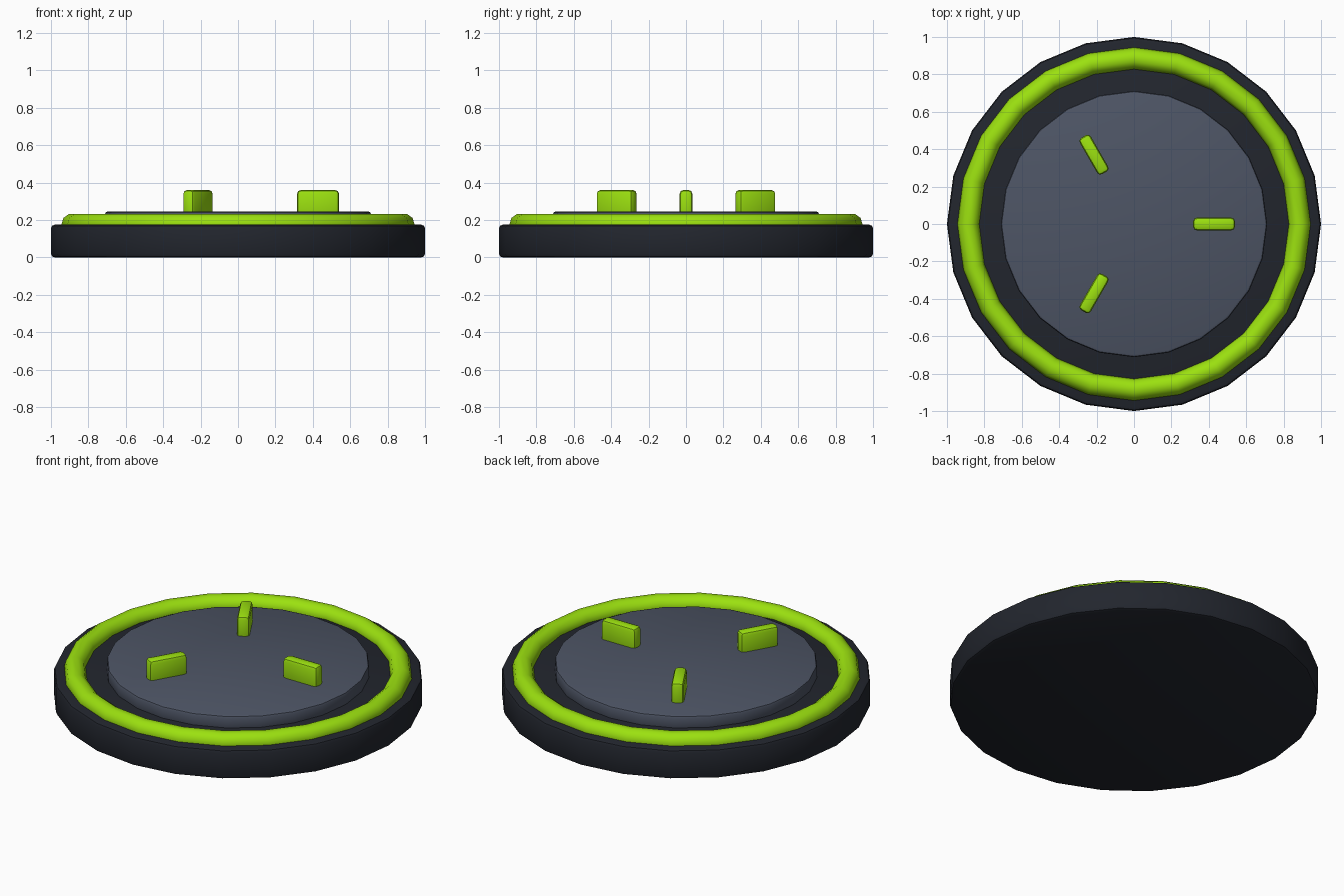
import bpy
from math import radians, cos, sin

if "Cube" in bpy.data.objects:
    bpy.data.objects.remove(bpy.data.objects["Cube"])


def material(name, color):
    m = bpy.data.materials.new(name)
    m.diffuse_color = (*color, 1)
    m.use_nodes = True
    m.node_tree.nodes["Principled BSDF"].inputs["Base Color"].default_value = m.diffuse_color
    return m


DARK = material("dark_rubber", (0.016, 0.019, 0.027))
SLATE = material("slate", (0.075, 0.09, 0.13))
GREEN = material("lime", (0.33, 0.75, 0.005))


def finish(name, mat, bevel=0.0, segments=2):
    """Name, colour, bevel and smooth the active object."""
    ob = bpy.context.object
    ob.name = name
    ob.data.materials.append(mat)
    bpy.ops.object.transform_apply(location=False, rotation=False, scale=True)
    if bevel:
        b = ob.modifiers.new("bevel", 'BEVEL')
        b.width = bevel
        b.segments = segments
        b.limit_method = 'ANGLE'
        b.angle_limit = radians(30)
        bpy.ops.object.modifier_apply(modifier=b.name)
    bpy.ops.object.shade_smooth_by_angle(angle=radians(40))
    return ob


def disc(name, radius, z0, z1, mat, bevel):
    bpy.ops.mesh.primitive_cylinder_add(
        vertices=24, radius=radius, depth=z1 - z0, location=(0, 0, (z0 + z1) / 2))
    return finish(name, mat, bevel)


# Base puck and raised centre plate
disc("base", 1.0, 0.0, 0.175, DARK, 0.02)
disc("centre_plate", 0.712, 0.16, 0.245, SLATE, 0.015)

# Lime ring half sunk into the base
bpy.ops.mesh.primitive_torus_add(
    major_segments=24, minor_segments=10, major_radius=0.886,
    minor_radius=0.058, location=(0, 0, 0.177))
finish("rim_ring", GREEN)

# Three radial fins
for i in range(3):
    a = radians(120 * i)
    bpy.ops.mesh.primitive_cube_add(
        size=1, location=(0.428 * cos(a), 0.428 * sin(a), 0.28), rotation=(0, 0, a))
    bpy.context.object.scale = (0.224, 0.068, 0.16)
    finish(f"fin_{i + 1}", GREEN, 0.02)
